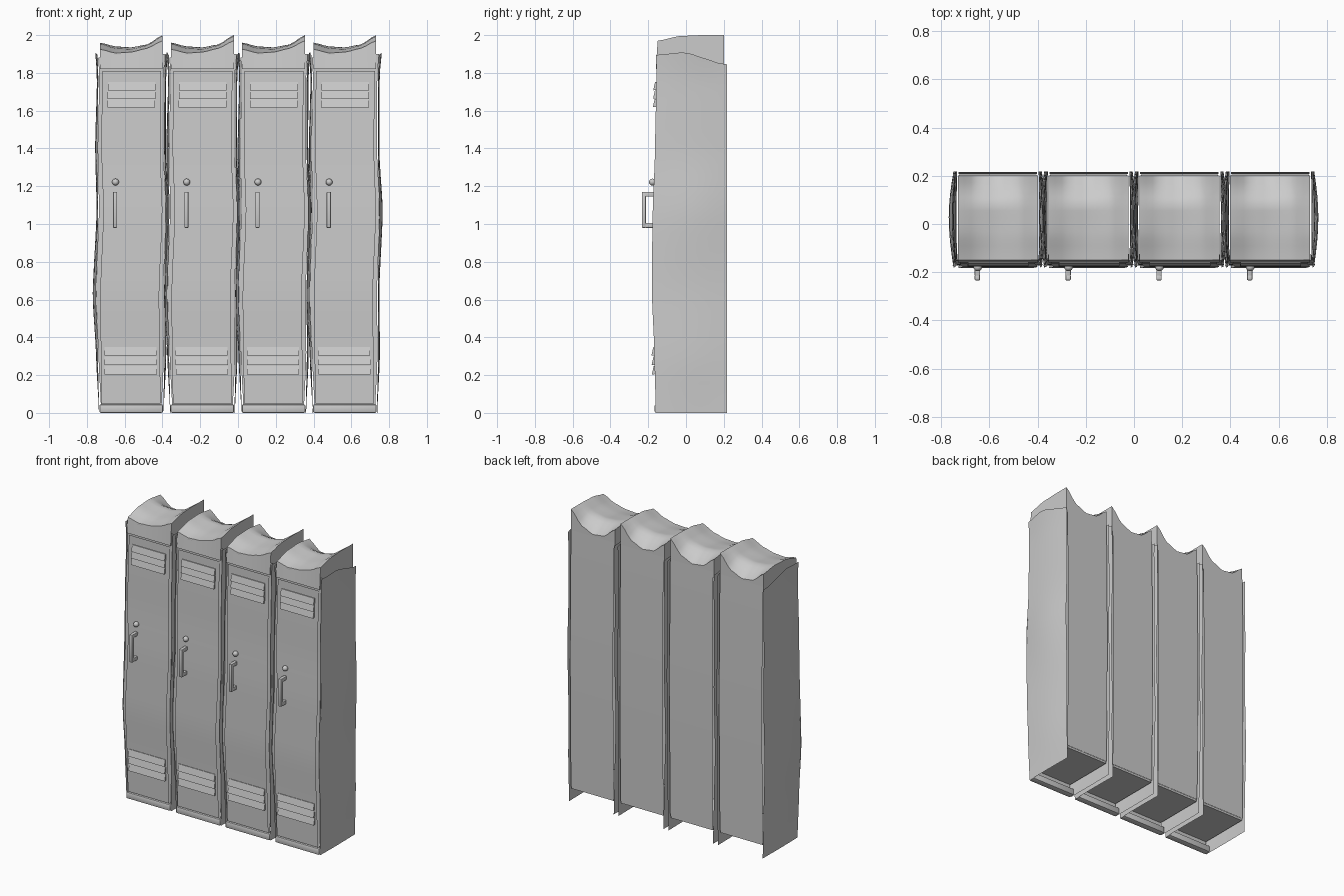
import bpy, bmesh, math
from mathutils import Matrix

if "Cube" in bpy.data.objects:
    bpy.data.objects.remove(bpy.data.objects["Cube"])

PITCH = 0.377
PARTS = []


def curve(keys, t):
    # smooth interpolation through (position, value) keys
    if t <= keys[0][0]:
        return keys[0][1]
    for (a, va), (b, vb) in zip(keys, keys[1:]):
        if t <= b:
            k = (t - a) / (b - a)
            k = 0.5 * k + 0.5 * k * k * (3 - 2 * k)
            return va + (vb - va) * k
    return keys[-1][1]


LEFT = [(0, .171), (.3, .186), (.62, .204), (1.08, .183), (1.4, .191), (1.78, .181), (1.91, .19)]
RIGHT = [(0, .172), (.3, .186), (.65, .183), (1.07, .201), (1.38, .183), (1.78, .184), (1.91, .196)]
SWAY = [(0, 0), (.62, -.008), (1.07, .009), (1.4, -.002), (1.8, .003)]
FRONT = [(0, -.16), (.3, -.167), (.65, -.181), (1.0, -.178), (1.4, -.164), (1.8, -.156), (1.92, -.16)]


def finish(bm, name):
    bmesh.ops.recalc_face_normals(bm, faces=bm.faces)
    me = bpy.data.meshes.new(name)
    bm.to_mesh(me)
    bm.free()
    me.shade_smooth()
    me.set_sharp_from_angle(angle=math.radians(35))
    PARTS.append((name, me))


def sheet(name, fn, nu, nv, thick):
    # bent sheet of metal: fn maps u, v in 0..1 to a point
    bm = bmesh.new()
    g = [[bm.verts.new(fn(i / nu, j / nv)) for j in range(nv + 1)] for i in range(nu + 1)]
    for i in range(nu):
        for j in range(nv):
            bm.faces.new((g[i][j], g[i + 1][j], g[i + 1][j + 1], g[i][j + 1]))
    if thick:
        bmesh.ops.solidify(bm, geom=bm.faces[:], thickness=thick)
    finish(bm, name)


def add_box(bm, lo, hi, bevel=0.0):
    size = [h - l for l, h in zip(lo, hi)]
    mid = [(h + l) / 2 for l, h in zip(lo, hi)]
    vs = bmesh.ops.create_cube(bm, size=1, matrix=Matrix.Translation(mid) @ Matrix.Diagonal((*size, 1)))["verts"]
    if bevel:
        edges = list({e for v in vs for e in v.link_edges})
        bmesh.ops.bevel(bm, geom=edges, offset=bevel, segments=2, affect='EDGES', profile=.5)


# bulging side panels with a sloping top edge
def side(sign, keys):
    def fn(u, v):
        y = -.163 + .381 * u
        top = curve([(-.163, 1.895), (0, 1.91), (.07, 1.885), (.2, 1.845)], y)
        z = top * v
        bulge = .45 + .55 * math.sin(math.pi * u)
        x = .168 + (curve(keys, z) - .168) * bulge
        if u < .5:
            y += (curve(FRONT, z) + .163) * (1 - 2 * u)
        return (sign * x, y, z)
    return fn


sheet("left_side_panel", side(-1, LEFT), 8, 24, .005)
sheet("right_side_panel", side(1, RIGHT), 8, 24, .005)

# back panel, stopping short of the ground
sheet("back_panel", lambda u, v: (-.163 + .326 * u, .207 + .008 * math.sin(math.pi * v), .1 + 1.76 * v), 4, 12, .005)


# front frame behind the door, with a ragged header edge
def frame(u, v):
    top = curve([(0, 1.88), (.3, 1.9), (.45, 1.885), (.75, 1.905), (1, 1.9)], u)
    z = top * v
    x = -curve(LEFT, z) * (1 - u) + curve(RIGHT, z) * u
    return (x * .93, curve(FRONT, z) + .008, z)


sheet("front_frame", frame, 12, 24, .006)


# bowed door
def door(u, v):
    z = .05 + 1.76 * v
    return ((u - .5) * .312 + curve(SWAY, z), curve(FRONT, z) - .001, z)


sheet("door", door, 4, 24, .008)

# crumpled cap: rows run front to back, columns left to right
HEIGHTS = [[1.925, 1.905, 1.91, 1.93, 1.97],
           [1.955, 1.93, 1.925, 1.945, 1.995],
           [1.96, 1.94, 1.935, 1.95, 2.0],
           [1.945, 1.88, 1.87, 1.905, 2.0]]


def cap_height(u, v):
    row = [curve([(j / 4, r[j]) for j in range(5)], u) for r in HEIGHTS]
    return curve([(i / 3, row[i]) for i in range(4)], v)


bm = bmesh.new()
N = 12
top = [[bm.verts.new((-.166 + .332 * i / N, -.15 + .352 * j / N, cap_height(i / N, j / N)))
        for j in range(N + 1)] for i in range(N + 1)]
for i in range(N):
    for j in range(N):
        bm.faces.new((top[i][j], top[i + 1][j], top[i + 1][j + 1], top[i][j + 1]))
rim = [e for e in bm.edges if e.is_boundary]
skirt = bmesh.ops.extrude_edge_only(bm, edges=rim)["geom"]
for v in skirt:
    if isinstance(v, bmesh.types.BMVert):
        v.co.z = 1.82
        if v.co.y < -.14:
            v.co.y = -.16
finish(bm, "cap")

# recessed floor and front kick plate
bm = bmesh.new()
add_box(bm, (-.16, -.15, .085), (.16, .205, .1))
finish(bm, "floor")
bm = bmesh.new()
add_box(bm, (-.168, -.166, 0), (.168, -.12, .045), .008)
finish(bm, "kick_plate")


# louvre vents: wedges with a lip at the bottom
def louvres(name, levels, half):
    bm = bmesh.new()
    for z in levels:
        y, s = curve(FRONT, z), curve(SWAY, z)
        ends = [[bm.verts.new((s + x, y + dy, z + dz)) for dy, dz in
                 ((.002, 0), (-.016, -.002), (-.006, .043), (.002, .043))] for x in (-half, half)]
        for k in range(4):
            m = (k + 1) % 4
            bm.faces.new((ends[0][k], ends[0][m], ends[1][m], ends[1][k]))
        bm.faces.new(ends[0])
        bm.faces.new(ends[1])
    finish(bm, name)


louvres("top_louvres", (1.62, 1.665, 1.71), .126)
louvres("bottom_louvres", (.205, .255, .305), .138)

# pull handle
bm = bmesh.new()
hx = -.085
add_box(bm, (hx - .011, -.234, .98), (hx + .011, -.212, 1.17), .004)
for z in (.98, 1.145):
    add_box(bm, (hx - .011, -.215, z), (hx + .011, -.165, z + .025), .003)
finish(bm, "handle")

# lock knob
bm = bmesh.new()
bmesh.ops.create_uvsphere(bm, u_segments=16, v_segments=10, radius=.018,
                          matrix=Matrix.Translation((hx + .002, -.178, 1.222)))
finish(bm, "lock_knob")

# repeat the locker four times in a row
for n in range(4):
    for name, me in PARTS:
        ob = bpy.data.objects.new(f"{name}_{n + 1}", me)
        ob.location.x = (n - 1.5) * PITCH
        bpy.context.collection.objects.link(ob)
